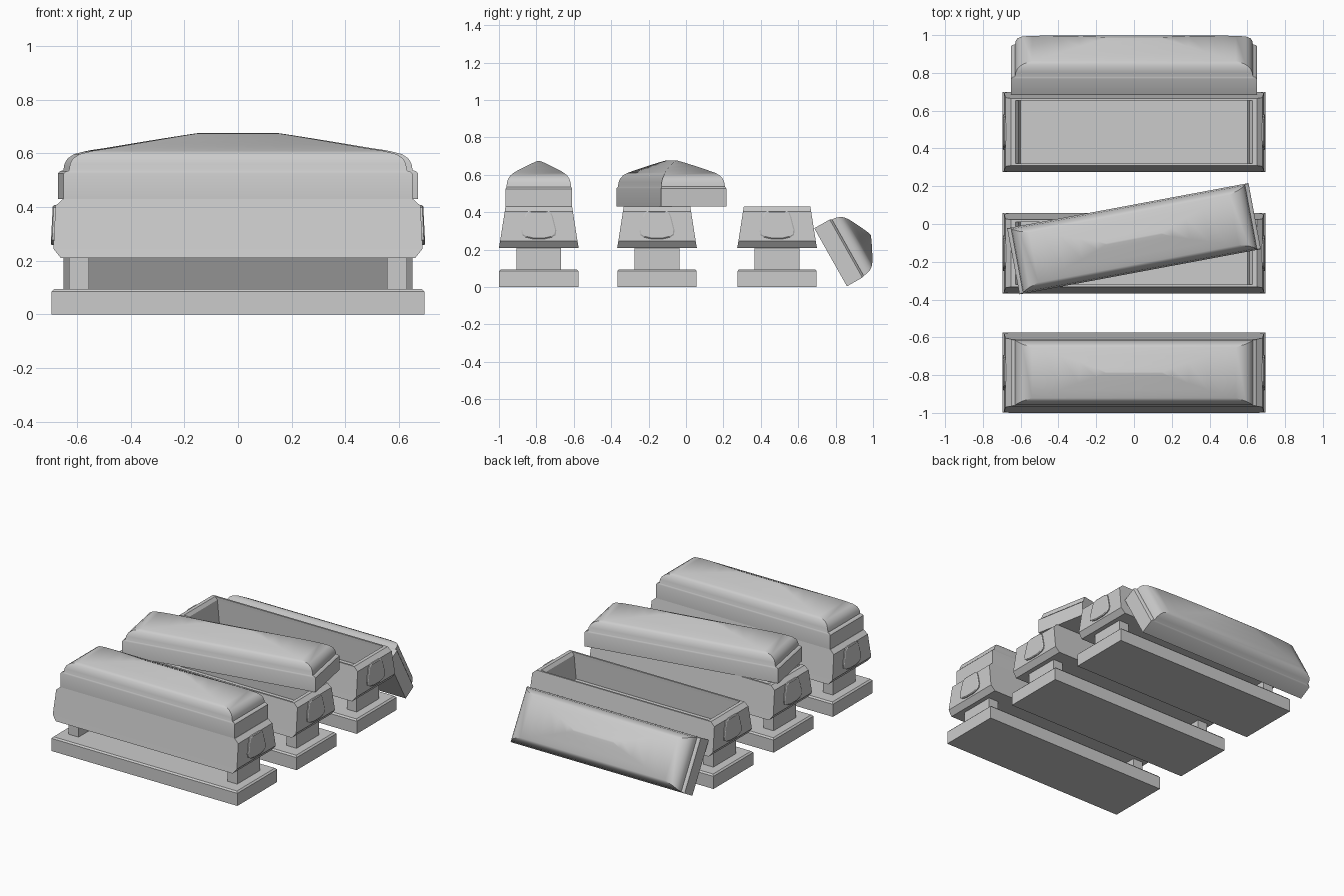
import bpy, bmesh
from math import radians

if "Cube" in bpy.data.objects:
    bpy.data.objects.remove(bpy.data.objects["Cube"])


def finish(name, bm, loc, rot=(0, 0, 0), smooth=None):
    bmesh.ops.recalc_face_normals(bm, faces=bm.faces)
    me = bpy.data.meshes.new(name)
    bm.to_mesh(me)
    bm.free()
    ob = bpy.data.objects.new(name, me)
    bpy.context.collection.objects.link(ob)
    ob.location, ob.rotation_euler = loc, rot
    if smooth:
        bpy.ops.object.select_all(action='DESELECT')
        bpy.context.view_layer.objects.active = ob
        ob.select_set(True)
        bpy.ops.object.shade_smooth_by_angle(angle=radians(smooth))
    return ob


def loft(bm, rings):
    """Skin a list of closed point loops and cap both ends."""
    loops = [[bm.verts.new(p) for p in r] for r in rings]
    for a, b in zip(loops, loops[1:]):
        for i in range(len(a)):
            j = (i + 1) % len(a)
            bm.faces.new((a[i], a[j], b[j], b[i]))
    bm.faces.new(loops[0])
    bm.faces.new(loops[-1])


def stack(name, levels, loc, rot=(0, 0, 0), smooth=None):
    """Rectangles (z, half x, half y) stacked upward."""
    bm = bmesh.new()
    loft(bm, [[(-x, -y, z), (x, -y, z), (x, y, z), (-x, y, z)] for z, x, y in levels])
    return finish(name, bm, loc, rot, smooth)


BASE = [(0, .695, .212), (.085, .695, .212), (.095, .685, .203)]
LEG = [(.09, .037, .12), (.225, .037, .12)]
# outside wall, rim, then down the hollow inside to the floor
COFFIN = [(.21, .66, .213), (.245, .688, .207), (.405, .68, .182), (.43, .652, .178),
          (.43, .628, .166), (.41, .612, .167), (.25, .60, .172)]
# rim band, step, then the domed hip roof
LID = [(0, .65, .178), (.095, .65, .178), (.103, .642, .174), (.106, .63, .173),
       (.13, .626, .170), (.15, .616, .163), (.167, .592, .151), (.18, .54, .135),
       (.19, .475, .119), (.205, .39, .09), (.222, .29, .056), (.237, .20, .024),
       (.245, .15, .004)]
# rounded shield outline on the coffin ends (y, z relative to its middle)
HALF_SHIELD = [(.045, .074), (.066, .066), (.075, .045), (.094, -.03),
               (.09, -.055), (.07, -.067), (.035, -.075)]


def emblem(cy, side):
    outline = HALF_SHIELD + [(-y, z) for y, z in reversed(HALF_SHIELD)]
    rings = [[(side * (x - .05 * s * z), s * y, s * z) for y, z in outline]
             for x, s in ((.67, 1), (.690, 1), (.694, .93))]
    bm = bmesh.new()
    loft(bm, rings)
    finish("end_emblem", bm, (0, cy, .333))


for cy in (-.787, -.155, .487):
    stack("base_slab", BASE, (0, cy, 0))
    stack("coffin_box", COFFIN, (0, cy, 0))
    for side in (-1, 1):
        stack("leg", LEG, (side * .593, cy, 0))
        emblem(cy, side)

# closed, skewed and fallen lids
for name, loc, rot in (
        ("closed_lid", (0, -.787, .43), (0, 0, 0)),
        ("skewed_lid", (0, -.078, .431), (0, 0, radians(10.6))),
        ("fallen_lid", (0, .773, .159), (radians(-60.6), 0, 0))):
    stack(name, LID, loc, rot, smooth=38)
